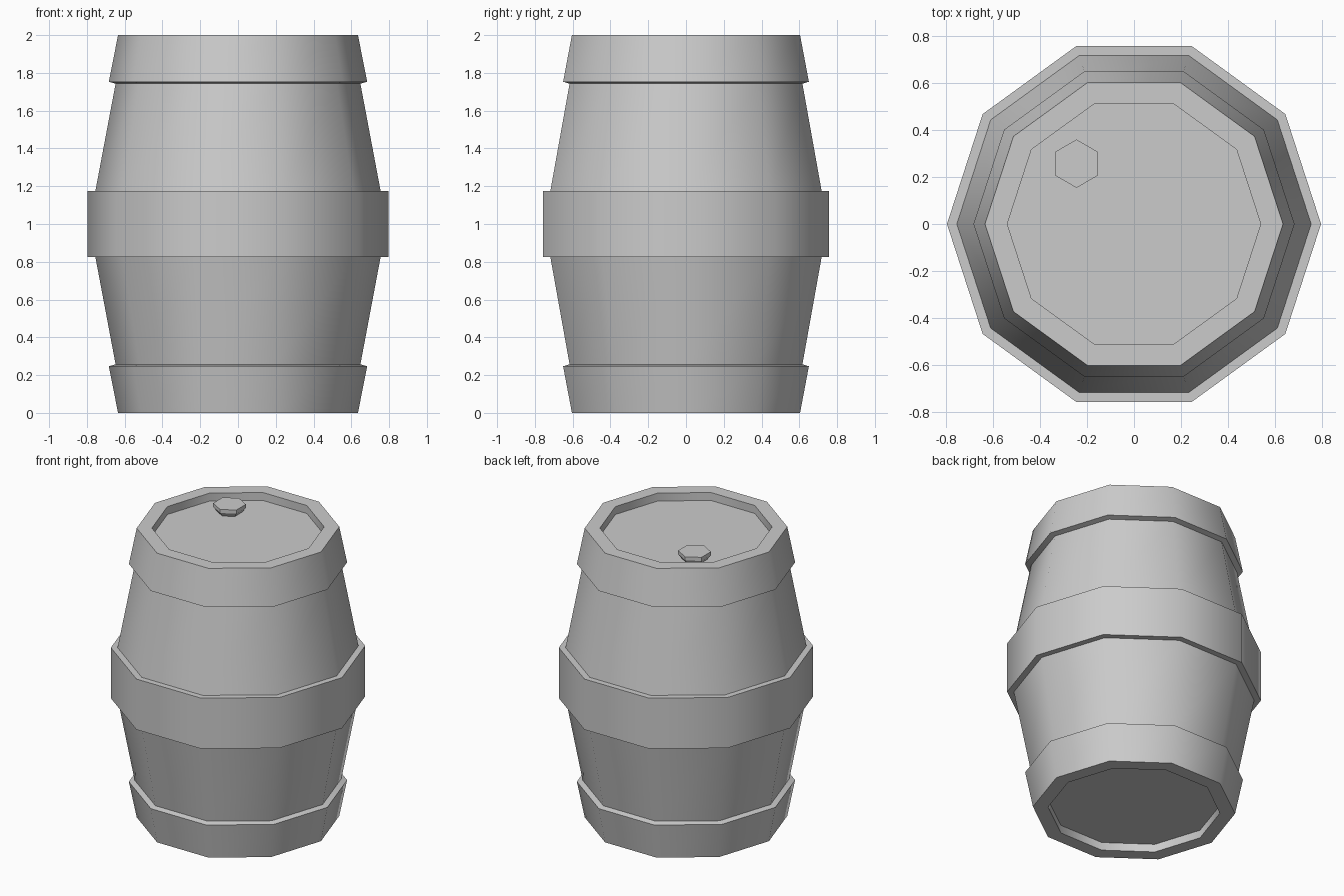
import bpy
import bmesh
import math

cube = bpy.data.objects.get("Cube")
if cube:
    bpy.data.objects.remove(cube, do_unlink=True)

# Single grey material
grey = bpy.data.materials.new("grey")
grey.use_nodes = True
colour = (0.6, 0.6, 0.6, 1)
grey.diffuse_color = colour
grey.node_tree.nodes["Principled BSDF"].inputs["Base Color"].default_value = colour


def turned(name, profile, sides, centre=(0, 0), start=0.0, smooth=None):
    """Sweep a (radius, z) profile round a vertical axis and cap both ends."""
    bm = bmesh.new()
    rings = []
    for r, z in profile:
        ring = []
        for i in range(sides):
            a = start + math.tau * i / sides
            ring.append(bm.verts.new((r * math.cos(a), r * math.sin(a), z)))
        rings.append(ring)
    for low, high in zip(rings, rings[1:]):
        for i in range(sides):
            j = (i + 1) % sides
            bm.faces.new((low[i], low[j], high[j], high[i]))
    bm.faces.new(rings[0][::-1])
    bm.faces.new(rings[-1])
    bmesh.ops.recalc_face_normals(bm, faces=bm.faces)
    mesh = bpy.data.meshes.new(name)
    bm.to_mesh(mesh)
    bm.free()
    mesh.materials.append(grey)
    obj = bpy.data.objects.new(name, mesh)
    obj.location = (*centre, 0)
    bpy.context.collection.objects.link(obj)
    if smooth:
        bpy.ops.object.select_all(action="DESELECT")
        obj.select_set(True)
        bpy.context.view_layer.objects.active = obj
        bpy.ops.object.shade_smooth_by_angle(angle=math.radians(smooth))
    return obj


# Barrel: recessed end, end hoop, bulging staves, half of the middle hoop
lower = [(0.54, 0.055), (0.54, 0), (0.635, 0), (0.684, 0.247), (0.648, 0.257),
         (0.755, 0.825), (0.797, 0.825)]
upper = [(r, 2 - z) for r, z in reversed(lower)]
turned("barrel", lower + upper, 10, smooth=45)

# Bung standing in the top recess
turned("bung", [(0.075, 1.94), (0.103, 1.975), (0.103, 2.0)], 6,
       centre=(-0.245, 0.257), start=math.pi / 6)
